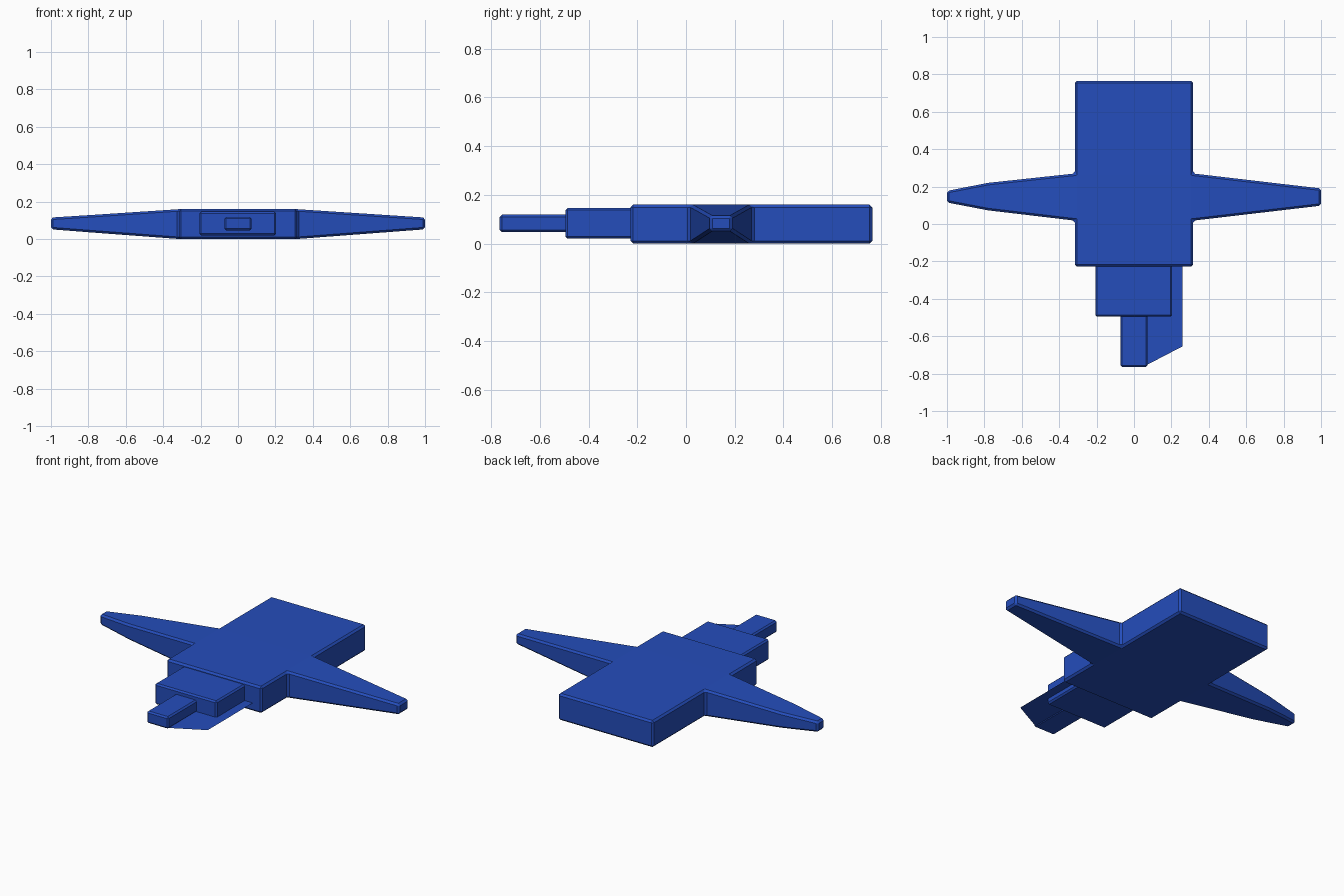
import bpy, bmesh
from mathutils import Vector

if "Cube" in bpy.data.objects:
    bpy.data.objects.remove(bpy.data.objects["Cube"])

blue = bpy.data.materials.new("blue")
blue.diffuse_color = (0.018, 0.075, 0.5, 1)
blue.use_nodes = True
blue.node_tree.nodes["Principled BSDF"].inputs["Base Color"].default_value = blue.diffuse_color


def finish(bm, name, bevel=0.0):
    bmesh.ops.recalc_face_normals(bm, faces=bm.faces[:])
    mesh = bpy.data.meshes.new(name)
    bm.to_mesh(mesh)
    bm.free()
    mesh.materials.append(blue)
    ob = bpy.data.objects.new(name, mesh)
    bpy.context.collection.objects.link(ob)
    if bevel:
        mod = ob.modifiers.new("edge_bevel", 'BEVEL')
        mod.width = bevel
        mod.segments = 1
        mod.limit_method = 'ANGLE'
    return ob


def box_bm(x0, x1, y0, y1, z0, z1):
    bm = bmesh.new()
    bmesh.ops.create_cube(bm, size=1)
    for v in bm.verts:
        v.co = Vector((x1 if v.co.x > 0 else x0,
                       y1 if v.co.y > 0 else y0,
                       z1 if v.co.z > 0 else z0))
    return bm


def extrude_to(bm, face, x, y0, y1, z0, z1):
    """Extrude a side face and reshape its end to the given section."""
    face = bmesh.ops.extrude_discrete_faces(bm, faces=[face])["faces"][0]
    mid = face.calc_center_median()
    for v in face.verts:
        v.co = Vector((x, y1 if v.co.y > mid.y else y0, z1 if v.co.z > mid.z else z0))
    return face


# Body slab with the two tapering wings extruded from its sides
bm = box_bm(-0.316, 0.316, -0.228, 0.765, 0, 0.16)
for y in (0.018, 0.27):
    bmesh.ops.bisect_plane(bm, geom=bm.verts[:] + bm.edges[:] + bm.faces[:],
                           plane_co=(0, y, 0), plane_no=(0, 1, 0))
wing_sections = {
    1: [(1.0, 0.098, 0.19, 0.052, 0.115)],
    -1: [(-0.78, 0.073, 0.22, 0.035, 0.129), (-1.0, 0.115, 0.177, 0.052, 0.115)],
}
for side, sections in wing_sections.items():
    bm.normal_update()
    face = next(f for f in bm.faces if f.normal.x * side > 0.9
                and 0.018 < f.calc_center_median().y < 0.27)
    for section in sections:
        face = extrude_to(bm, face, *section)
finish(bm, "body_and_wings", 0.011)

# Stepped nose
finish(box_bm(-0.207, 0.204, -0.495, -0.21, 0.02, 0.146), "nose_block", 0.009)
finish(box_bm(-0.072, 0.072, -0.765, -0.48, 0.047, 0.119), "nose_tip", 0.009)

# Paper-thin flat fin beside the nose
bm = bmesh.new()
outline = [(0.062, -0.757), (0.258, -0.655), (0.258, -0.22), (0.062, -0.22)]
bm.faces.new([bm.verts.new((x, y, 0.051)) for x, y in outline])
finish(bm, "nose_fin")
